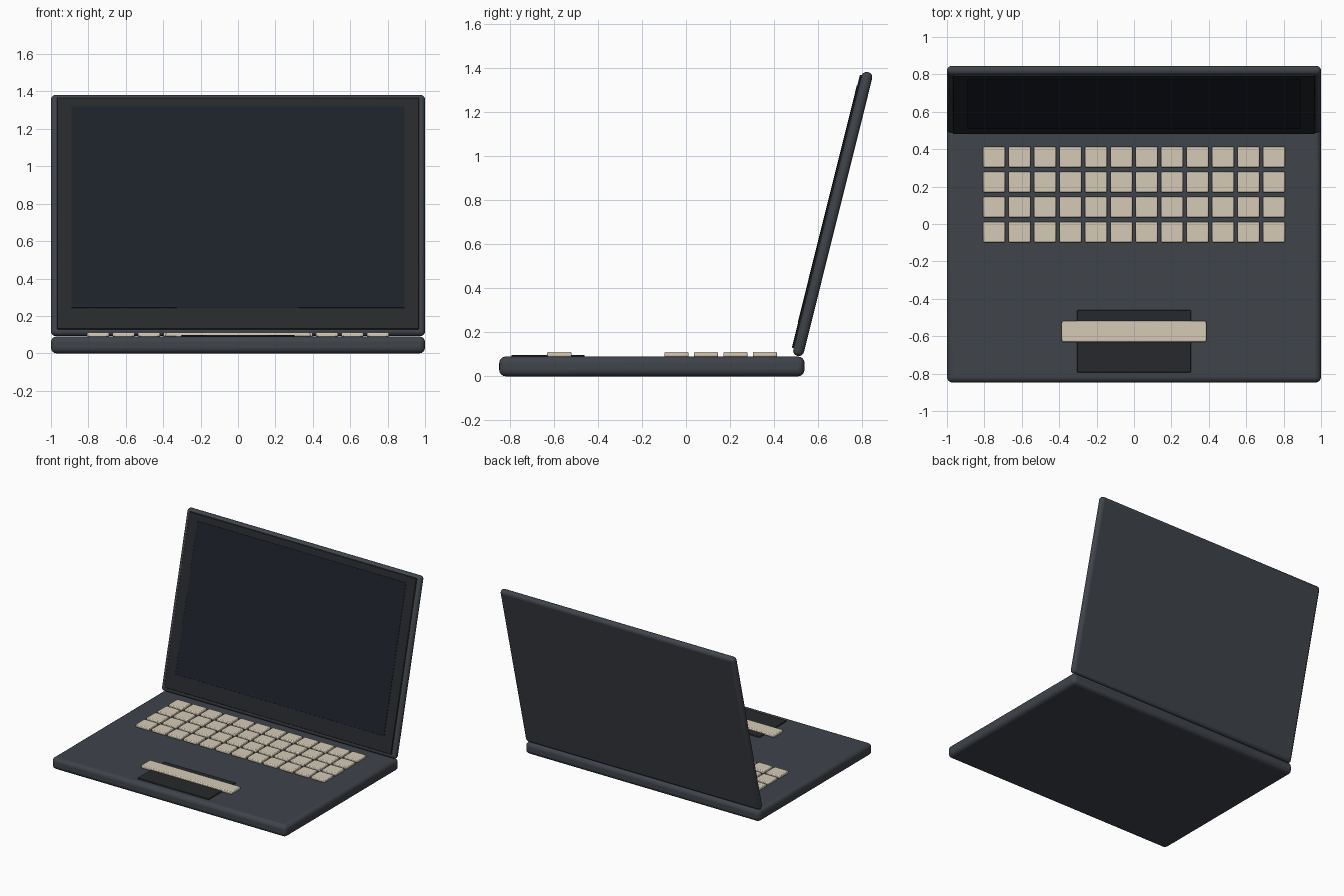
import bpy, math
from mathutils import Matrix, Vector

if "Cube" in bpy.data.objects:
    bpy.data.objects.remove(bpy.data.objects["Cube"])


def material(name, rgb):
    m = bpy.data.materials.new(name)
    m.diffuse_color = (*rgb, 1)
    m.use_nodes = True
    m.node_tree.nodes["Principled BSDF"].inputs["Base Color"].default_value = m.diffuse_color
    return m


SHELL = material("dark_shell", (0.050, 0.056, 0.068))
BEZEL = material("black_bezel", (0.020, 0.022, 0.025))
GLASS = material("screen_glass", (0.012, 0.015, 0.023))
CREAM = material("cream_key", (0.66, 0.59, 0.47))

# Tilted frame of the lid: local x across, y up the lid, z out of the display
LID = Matrix.Translation((0, 0.666, 0.737)) @ Matrix.Rotation(math.radians(76), 4, 'X')


def box(name, lo, hi, mat, bevel, segments=2, frame=Matrix()):
    """Rounded box between two corners, optionally placed in a tilted frame."""
    lo, hi = Vector(lo), Vector(hi)
    bpy.ops.mesh.primitive_cube_add(size=1)
    ob = bpy.context.object
    ob.name = name
    ob.data.transform(Matrix.Translation((lo + hi) / 2) @ Matrix.Diagonal((*(hi - lo), 1)))
    ob.matrix_world = frame
    ob.data.materials.append(mat)
    mod = ob.modifiers.new("rounding", 'BEVEL')
    mod.width = bevel
    mod.segments = segments
    bpy.ops.object.shade_smooth_by_angle(angle=math.radians(35))
    return ob


# Base
box("base", (-1, -0.848, 0), (1, 0.538, 0.09), SHELL, 0.03, 4)

# Lid, bezel and screen
box("lid", (-1, -0.664, -0.025), (1, 0.664, 0.025), SHELL, 0.0245, 4, LID)
box("bezel", (-0.968, -0.634, 0.015), (0.968, 0.643, 0.033), BEZEL, 0.003, 1, LID)
box("screen", (-0.89, -0.518, 0.025), (0.89, 0.593, 0.035), GLASS, 0.001, 1, LID)

# Keyboard: 4 rows of 12 keys
for row in range(4):
    for col in range(12):
        x, y = (col - 5.5) * 0.1359, -0.043 + row * 0.1337
        box(f"key_{row}_{col}", (x - 0.059, y - 0.055, 0.088),
            (x + 0.059, y + 0.055, 0.111), CREAM, 0.006)

# Trackpad with the long key lying across it
box("trackpad", (-0.305, -0.793, 0.085), (0.305, -0.46, 0.097), BEZEL, 0.003, 1)
box("space_bar", (-0.387, -0.63, 0.088), (0.387, -0.519, 0.111), CREAM, 0.006)
